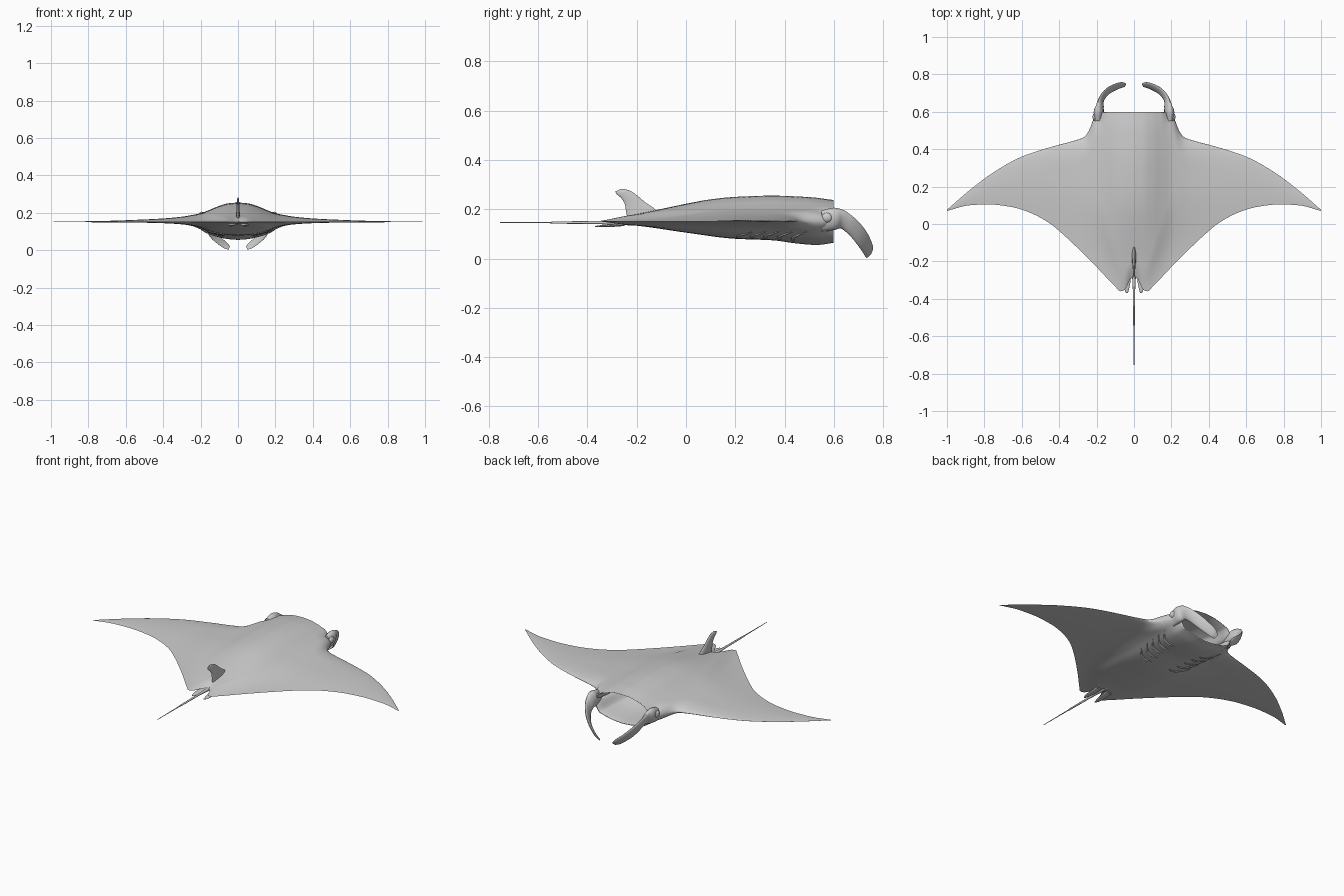
import bpy, bmesh, math
from mathutils import Vector

if "Cube" in bpy.data.objects:
    bpy.data.objects.remove(bpy.data.objects["Cube"])

ZC = 0.151


def interp(pts, x):
    """Smooth monotone cubic through (x, value) points."""
    n = len(pts)
    x = min(max(x, pts[0][0]), pts[-1][0])
    i = 0
    while i < n - 2 and x > pts[i + 1][0]:
        i += 1
    sl = [(pts[k + 1][1] - pts[k][1]) / (pts[k + 1][0] - pts[k][0]) for k in range(n - 1)]

    def tan(k):
        if k == 0 or k == n - 1:
            return sl[0] if k == 0 else sl[-1]
        a, b = sl[k - 1], sl[k]
        return 0 if a * b <= 0 else 2 * a * b / (a + b)
    h = pts[i + 1][0] - pts[i][0]
    t = (x - pts[i][0]) / h
    return ((2*t**3 - 3*t*t + 1) * pts[i][1] + (t**3 - 2*t*t + t) * h * tan(i)
            + (3*t*t - 2*t**3) * pts[i + 1][1] + (t**3 - t*t) * h * tan(i + 1))


def smooth(a, b, x):
    t = min(max((x - a) / (b - a), 0), 1)
    return t * t * (3 - 2 * t)


def finish(bm, name, mirror=False, angle=50):
    bmesh.ops.remove_doubles(bm, verts=bm.verts, dist=1e-5)
    bmesh.ops.recalc_face_normals(bm, faces=bm.faces)
    me = bpy.data.meshes.new(name)
    bm.to_mesh(me)
    bm.free()
    ob = bpy.data.objects.new(name, me)
    bpy.context.collection.objects.link(ob)
    bpy.ops.object.select_all(action='DESELECT')
    ob.select_set(True)
    bpy.context.view_layer.objects.active = ob
    bpy.ops.object.shade_smooth_by_angle(angle=math.radians(angle))
    if mirror:
        m = ob.modifiers.new("Mirror", 'MIRROR')
        m.use_clip = True
        m.merge_threshold = 0.0005
    return ob


def skin(bm, rows, closed=False):
    for a, b in zip(rows, rows[1:]):
        for j in range(len(a) if closed else len(a) - 1):
            k = (j + 1) % len(a)
            bm.faces.new((a[j], a[k], b[k], b[j]))


def blade(name, sections, mirror=False, steps=6, sides=16):
    """Loft a fin: each section is (leading point, trailing point, half thickness)."""
    flat = [list(a) + list(b) + [t] for a, b, t in sections]
    n = (len(flat) - 1) * steps
    vals = [[interp([(k, s[c]) for k, s in enumerate(flat)], i / steps) for c in range(7)]
            for i in range(n + 1)]
    mids = [(Vector(v[:3]) + Vector(v[3:6])) / 2 for v in vals]
    bm = bmesh.new()
    rows = []
    for i, v in enumerate(vals):
        half = (Vector(v[:3]) - Vector(v[3:6])) / 2
        along = mids[min(i + 1, n)] - mids[max(i - 1, 0)]
        nrm = half.cross(along).normalized() * v[6]
        rows.append([bm.verts.new(mids[i] + half * math.cos(q) + nrm * math.sin(q))
                     for q in (2 * math.pi * k / sides for k in range(sides))])
    skin(bm, rows, True)
    bm.faces.new(rows[0])
    bm.faces.new(rows[-1])
    return finish(bm, name, mirror)


# Outline and thickness profiles
LEAD = [(0, .597), (.165, .597), (.19, .595), (.205, .583), (.22, .553), (.232, .52), (.25, .483),
        (.275, .46), (.32, .445), (.45, .41), (.6, .36), (.75, .277), (.88, .18), (1, .076)]
TRAIL = [(0, -.28), (.02, -.295), (.05, -.352), (.072, -.36), (.1, -.335), (.2, -.23), (.3, -.13),
         (.38, -.055), (.45, .003), (.55, .058), (.65, .09), (.78, .105), (.88, .1), (1, .07)]
SIDE_TOP = [(-.36, .01), (-.28, .018), (-.2, .03), (-.1, .05), (0, .071), (.1, .089),
            (.2, .099), (.35, .104), (.5, .098), (.6, .086)]
SIDE_LOW = [(-.36, .006), (-.2, .018), (0, .046), (.2, .071), (.35, .077), (.45, .09),
            (.53, .096), (.6, .087)]
SPAN_TOP = [(0, 1), (.05, .96), (.1, .83), (.15, .63), (.2, .45), (.25, .35), (.3, .27), (.4, .18),
            (.5, .13), (.7, .06), (.9, .025), (1, .01)]
SPAN_LOW = [(0, 1), (.05, .96), (.1, .86), (.15, .7), (.2, .43), (.25, .26), (.3, .17),
            (.4, .09), (.5, .055), (.7, .03), (1, .01)]
MOUTH = 0.2


def height(x, y, top):
    lo, hi = interp(TRAIL, x), interp(LEAD, x)
    c = hi - lo
    u = min(max((hi - y) / min(.12, .5 * c), 0), 1)
    lead = math.sqrt(max(2 * u - u * u, 0))
    lead = 1 - smooth(.15, MOUTH, x) * (1 - lead)
    w = smooth(0, .3, x)
    u = min(max((y - lo) / (.08 * (1 - w) + .6 * c * w), 0), 1)
    e = lead * (2 * u - u * u)
    if top:
        return ZC + interp(SIDE_TOP, y) * interp(SPAN_TOP, x) * e
    return ZC - interp(SIDE_LOW, y) * interp(SPAN_LOW, x) * e


# Body disc with wings, upper and lower skins meeting at the outline
xs = [i * .01 for i in range(31)] + [.3 + .7 * i / 36 for i in range(1, 37)]
N = 44
bm = bmesh.new()
rims = []
for top in (True, False):
    rows = []
    for x in xs:
        lo, hi = interp(TRAIL, x), interp(LEAD, x)
        ys = [lo + (hi - lo) * (1 - math.cos(math.pi * j / N)) / 2 for j in range(N + 1)]
        rows.append([bm.verts.new((x, y, height(x, y, top))) for y in ys])
    skin(bm, rows)
    rims.append([r[-1] for r, x in zip(rows, xs) if x <= MOUTH + 1e-6])
# Open mouth cavity running back from the lip
rim = rims[0] + rims[1][-2::-1]
rows = [rim]
for s, d in ((.965, -.002), (.93, .008), (.9, .04), (.86, .12), (.72, .21), (.45, .28), (.02, .31)):
    rows.append([bm.verts.new((v.co.x * s, v.co.y - d, ZC + (v.co.z - ZC) * s)) for v in rim])
skin(bm, rows)
finish(bm, "body", True, 60)

# Curled head fins
blade("head_fin", [
    ((.195, .55, .195), (.185, .55, .11), .02),
    ((.197, .60, .206), (.180, .60, .115), .026),
    ((.195, .635, .198), (.170, .625, .122), .018),
    ((.187, .67, .176), (.166, .652, .105), .011),
    ((.157, .715, .132), (.142, .688, .065), .008),
    ((.112, .745, .085), (.106, .712, .032), .007),
    ((.066, .758, .046), (.071, .727, .009), .006),
    ((.043, .752, .022), (.050, .733, .003), .003)], True)

# Eyes on the sides of the head
bm = bmesh.new()
bmesh.ops.create_uvsphere(bm, u_segments=20, v_segments=12, radius=.02)
bmesh.ops.scale(bm, vec=(.7, 1.1, 1), verts=bm.verts)
bmesh.ops.translate(bm, vec=(.208, .572, .166), verts=bm.verts)
finish(bm, "eye", True)

# Dorsal fin near the tail
blade("dorsal_fin", [
    ((0, -.10, .17), (0, -.235, .15), .013),
    ((0, -.125, .20), (0, -.243, .19), .010),
    ((0, -.165, .228), (0, -.248, .22), .008),
    ((0, -.200, .257), (0, -.263, .245), .007),
    ((0, -.232, .277), (0, -.282, .262), .006),
    ((0, -.262, .283), (0, -.287, .272), .003)])

# Whip tail
bm = bmesh.new()
rows = []
for y, r in ((-.2, .012), (-.28, .010), (-.36, .006), (-.54, .0045), (-.545, .003), (-.755, .0015)):
    rows.append([bm.verts.new((r * math.cos(k * math.pi / 6), y, .146 + r * math.sin(k * math.pi / 6)))
                 for k in range(12)])
skin(bm, rows, True)
bm.faces.new(rows[0])
bm.faces.new(rows[-1])
finish(bm, "tail")

# Small pelvic fins beside the tail
blade("pelvic_fin", [
    ((.055, -.25, .138), (.015, -.25, .138), .006),
    ((.055, -.31, .133), (.018, -.30, .133), .005),
    ((.050, -.35, .131), (.026, -.345, .131), .004),
    ((.042, -.37, .130), (.033, -.37, .130), .002)], True)

# Five gill slits on each side of the belly
for i in range(5):
    secs = []
    for k in range(5):
        x = .085 + .028 * k - .006 * i
        y = .44 - .055 * i + .012 * k - .03 * math.sin(k * math.pi / 4)
        w = (.001, .006, .008, .006, .001)[k]
        z = height(x, y, False)
        secs.append(((x, y + w, z - .001), (x, y - w, z - .001), .004 if 0 < k < 4 else .001))
    blade("gill_slit_%d" % (i + 1), secs, True, 3, 8)
